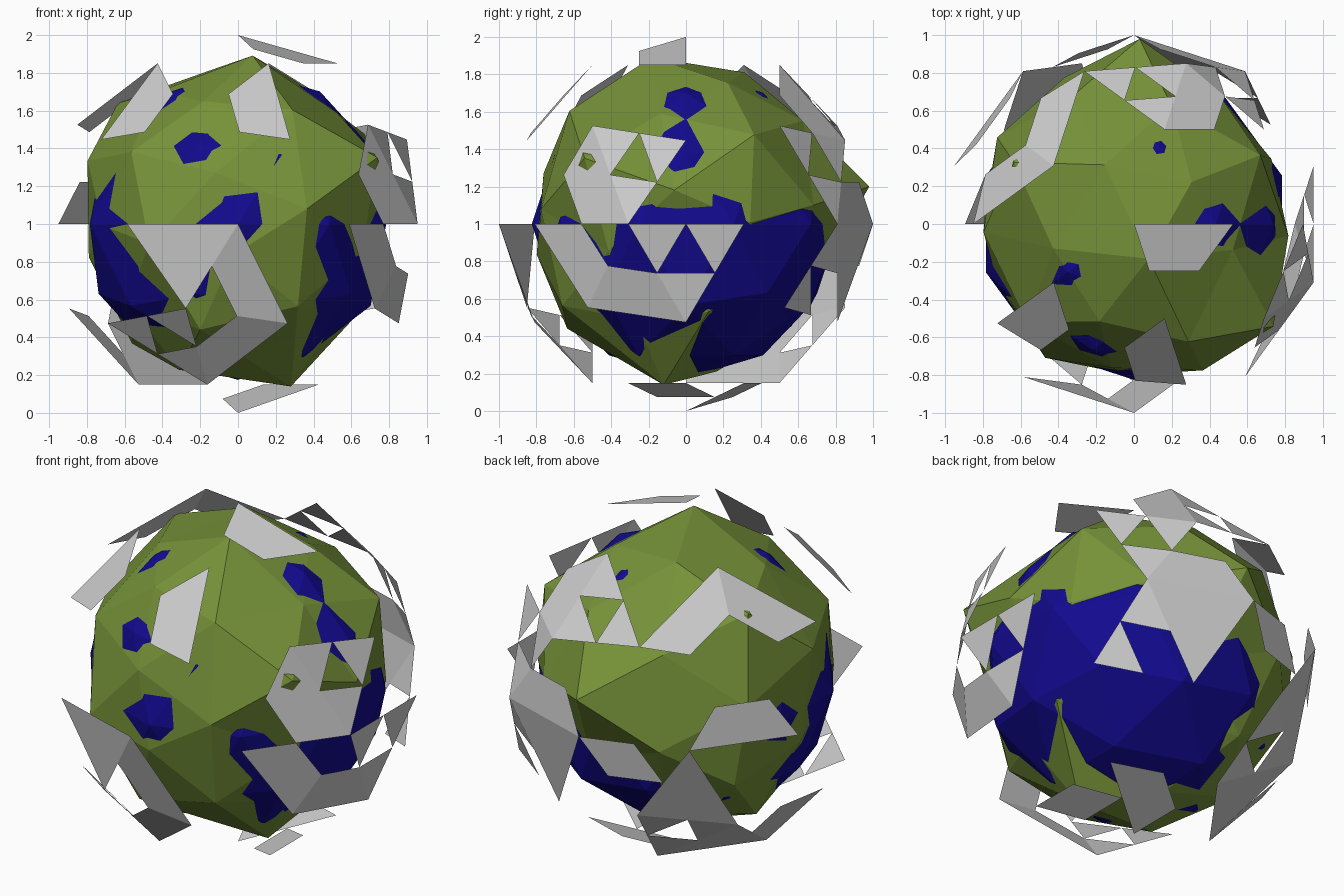
import bpy, bmesh, math
from mathutils import Vector, Matrix

if "Cube" in bpy.data.objects:
    bpy.data.objects.remove(bpy.data.objects["Cube"])

CENTRE = Vector((0, 0, 1))


def material(name, colour):
    m = bpy.data.materials.new(name)
    m.diffuse_color = (*colour, 1)
    m.use_nodes = True
    m.node_tree.nodes["Principled BSDF"].inputs["Base Color"].default_value = m.diffuse_color
    return m


def add_object(name, bm, mat=None):
    bmesh.ops.translate(bm, verts=bm.verts, vec=CENTRE)
    me = bpy.data.meshes.new(name)
    bm.to_mesh(me)
    bm.free()
    ob = bpy.data.objects.new(name, me)
    bpy.context.collection.objects.link(ob)
    if mat:
        me.materials.append(mat)
    return ob


# named points of a twice-divided icosahedron, in rings from top to bottom
P = {"T": Vector((0, 0, 1)), "B": Vector((0, 0, -1))}


def ring(label, count, start, z):
    r = math.sqrt(1 - z * z)
    for k in range(count):
        a = math.radians(start + 360 * k / count)
        P[f"{label}{k}"] = Vector((r * math.cos(a), r * math.sin(a), z))


ring("a", 5, 0, 0.8507)
ring("U", 5, 0, 0.4472)
ring("b", 5, 36, 0.5257)
ring("e", 10, 18, 0)
ring("D", 5, 36, -0.4472)
ring("c", 5, 72, -0.5257)
ring("f", 5, 36, -0.8507)

# water: plain faceted ball
bm = bmesh.new()
bmesh.ops.create_icosphere(bm, subdivisions=2, radius=0.825)
add_object("water", bm, material("water_blue", (0.006, 0.003, 0.27)))

# land: tilted faceted ball, pushed down at seas and up at peaks
n1 = Vector((0.03, 0.98, 0.2)).normalized()
n3 = Vector((-0.6, 0.42, 0.63)).normalized()
xa = (n3 - n1 * n3.dot(n1)).normalized()
ya = n1.cross(xa)
tilt = Matrix((xa, ya, n1)).transposed().to_4x4()

# direction, height change, angular width
bumps = [
    (Vector((0.50, 0.60, -0.65)), -0.22, 0.66),   # main ocean
    (Vector((0.85, -0.05, -0.3)), -0.15, 0.42),
    (P["D4"], -0.10, 0.32),
    (Vector((-0.9, -0.3, -0.3)), -0.14, 0.43),    # western sea
    (P["a0"], -0.11, 0.38),                       # lakes
    (P["a3"], -0.06, 0.32),
    (P["b3"], -0.065, 0.32),
    (P["e7"], -0.085, 0.32),
    (P["U1"], -0.04, 0.28),
    (P["B"], -0.02, 0.30),
    (P["a1"], 0.03, 0.25),                        # high ground and peaks
    (P["b0"], 0.05, 0.30),
    (n1, 0.15, 0.22),
    (n3, 0.11, 0.22),
    (Vector((0.70, -0.56, 0.3)), 0.12, 0.22),
    (Vector((0.1, -0.64, 0.68)), 0.10, 0.25),
    (Vector((0.1, 0, 0.9)), 0.10, 0.30),
]

bm = bmesh.new()
bmesh.ops.create_icosphere(bm, subdivisions=2, radius=1, matrix=tilt)
# southern headland: two corners pulled out of the ocean
headland = [(Vector((0.18, -0.36, -0.92)), Vector((0.28, -0.12, -0.86))),
            (Vector((0.52, 0.16, -0.84)), Vector((0.64, 0.12, -0.47)))]
pulled = {min(bm.verts, key=lambda v: (v.co - near).length): to for near, to in headland}
for v in bm.verts:
    d = v.co.normalized()
    r = 0.872
    for direction, height, width in bumps:
        r += height * math.exp(-(d.angle(direction) / width) ** 2)
    v.co = d * max(0.68, r)
for v, to in pulled.items():
    v.co = to
add_object("land", bm, material("land_green", (0.18, 0.285, 0.04)))

# clouds: each facet splits into three corner triangles (1 2 3) and a middle (m)
clouds = [
    "a4 U4 b3 12m", "a3 U3 b3 12m", "a2 b2 U2 12m", "a2 b1 U2 12m",
    "e3 e4 U2 12m", "T a0 a4 12m", "a1 U1 b1 123", "a1 U1 b0 12m",
    "b0 U1 e1 123", "e1 e2 U1 12m", "U0 b4 e9 123", "b4 e9 e8 12m",
    "e6 e7 D3 123m", "e7 c3 D3 12m", "c3 f3 D3 12m", "D3 c2 f3 123",
    "D4 e8 e9 12m", "D4 c4 e9 12m", "c4 e9 e0 123",
    "c0 e1 e2 123m", "D0 e1 c0 12", "e2 e3 D1 1m",
    "e3 D1 c1 123m", "D1 c1 f1 123", "c1 f1 f2 123m", "D2 f2 c1 12m",
    "B f0 f1 12m", "f4 f0 B 1m",
]

bm = bmesh.new()
for spec in clouds:
    *names, parts = spec.split()
    p, q, s = (P[n] for n in names)
    flip = (q - p).cross(s - p).dot(p) < 0
    pq, qs, sp = (p + q) / 2, (q + s) / 2, (s + p) / 2
    tris = {"1": (p, pq, sp), "2": (q, qs, pq), "3": (s, sp, qs), "m": (pq, qs, sp)}
    for key in parts:
        tri = tris[key][::-1] if flip else tris[key]
        bm.faces.new([bm.verts.new(c) for c in tri])
bmesh.ops.remove_doubles(bm, verts=bm.verts, dist=0.001)
add_object("clouds", bm)
